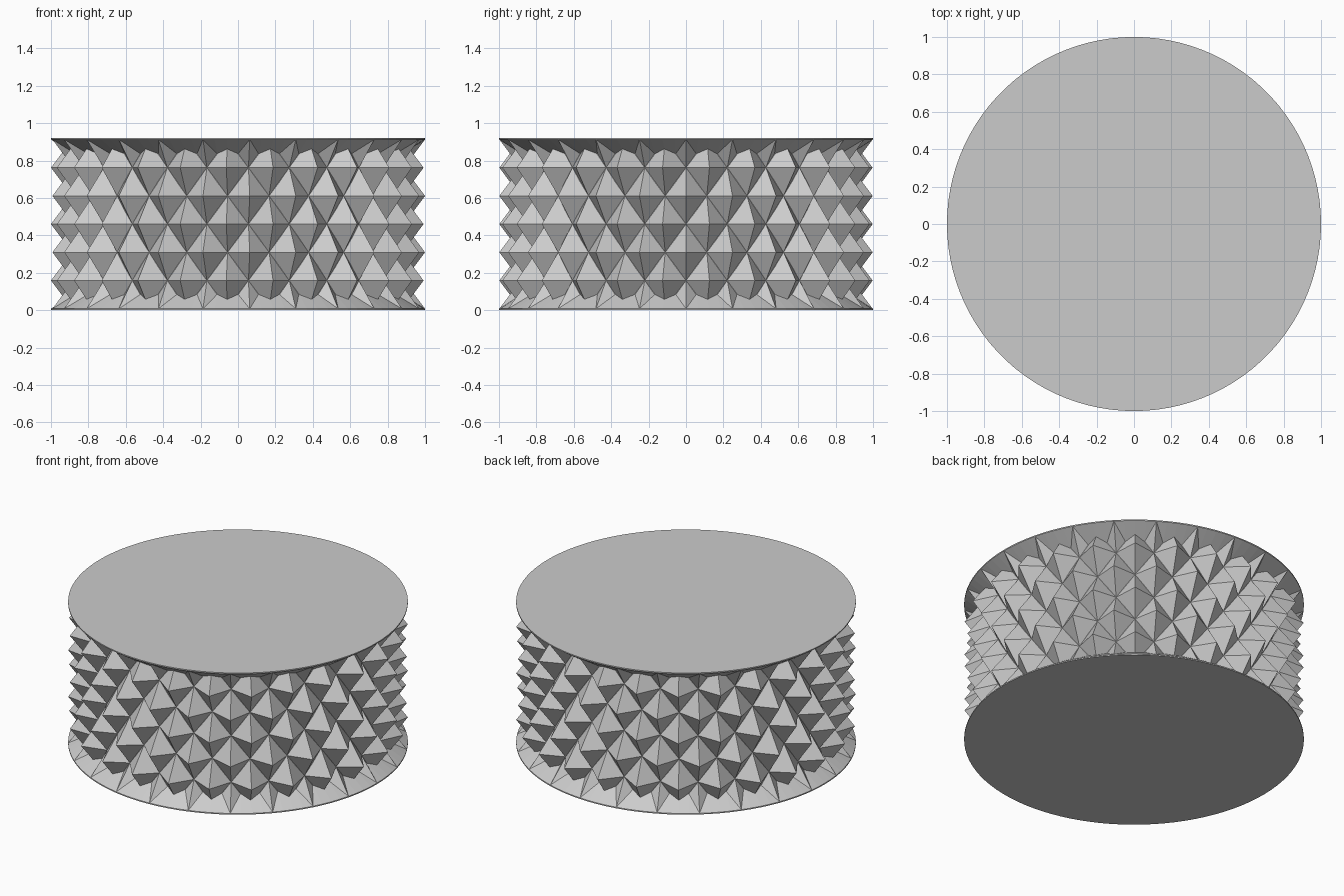
import bpy
import bmesh
from math import cos, sin, pi

if "Cube" in bpy.data.objects:
    bpy.data.objects.remove(bpy.data.objects["Cube"], do_unlink=True)

OUTER = 1.0          # spike tips and rims
INNER = 0.887        # valleys between spikes
HEIGHT = 0.92
LIP = 0.0075         # thin straight edge of each rim
FLARE = 0.0755       # height of each conical rim
COUNT = 25           # spikes around one row
STEPS = 6            # half rows up the side

grey = bpy.data.materials.new("light_grey")
grey.use_nodes = True
colour = (0.6, 0.6, 0.6, 1)
grey.diffuse_color = colour
grey.node_tree.nodes["Principled BSDF"].inputs["Base Color"].default_value = colour


def finish(bm, name):
    bmesh.ops.recalc_face_normals(bm, faces=bm.faces[:])
    mesh = bpy.data.meshes.new(name)
    bm.to_mesh(mesh)
    bm.free()
    mesh.materials.append(grey)
    obj = bpy.data.objects.new(name, mesh)
    bpy.context.collection.objects.link(obj)
    return obj


def ring(bm, sides, radius, z):
    """Ring of vertices; radius is a function of the index."""
    return [bm.verts.new((radius(i) * cos(2 * pi * i / sides),
                          radius(i) * sin(2 * pi * i / sides), z))
            for i in range(sides)]


# Diamond knurling: a checkerboard of tips and valleys wrapped round a drum
bm = bmesh.new()
sides = COUNT * 2
rows = [ring(bm, sides,
             lambda i, k=k: OUTER if (i + k) % 2 == 0 else INNER,
             LIP + (HEIGHT - 2 * LIP) * k / STEPS)
        for k in range(STEPS + 1)]
for k in range(STEPS):
    for i in range(sides):
        j = (i + 1) % sides
        a, b, c, d = rows[k][i], rows[k][j], rows[k + 1][j], rows[k + 1][i]
        # Split every cell along its valley-to-valley diagonal
        if (i + k) % 2 == 0:
            bm.faces.new((a, b, d))
            bm.faces.new((b, c, d))
        else:
            bm.faces.new((a, b, c))
            bm.faces.new((a, c, d))
bm.faces.new(rows[0][::-1])
bm.faces.new(rows[-1])
finish(bm, "knurled_grip")

# Flared drum: flat discs with conical rims narrowing to the valley radius
bm = bmesh.new()
sides = COUNT * 4
lower = [(OUTER, 0), (OUTER, LIP), (INNER, LIP + FLARE)]
profile = lower + [(r, HEIGHT - z) for r, z in reversed(lower)]
rings = [ring(bm, sides, lambda i, r=r: r, z) for r, z in profile]
for low, high in zip(rings, rings[1:]):
    for i in range(sides):
        j = (i + 1) % sides
        bm.faces.new((low[i], low[j], high[j], high[i]))
bm.faces.new(rings[0][::-1])
bm.faces.new(rings[-1])
finish(bm, "flared_drum")
